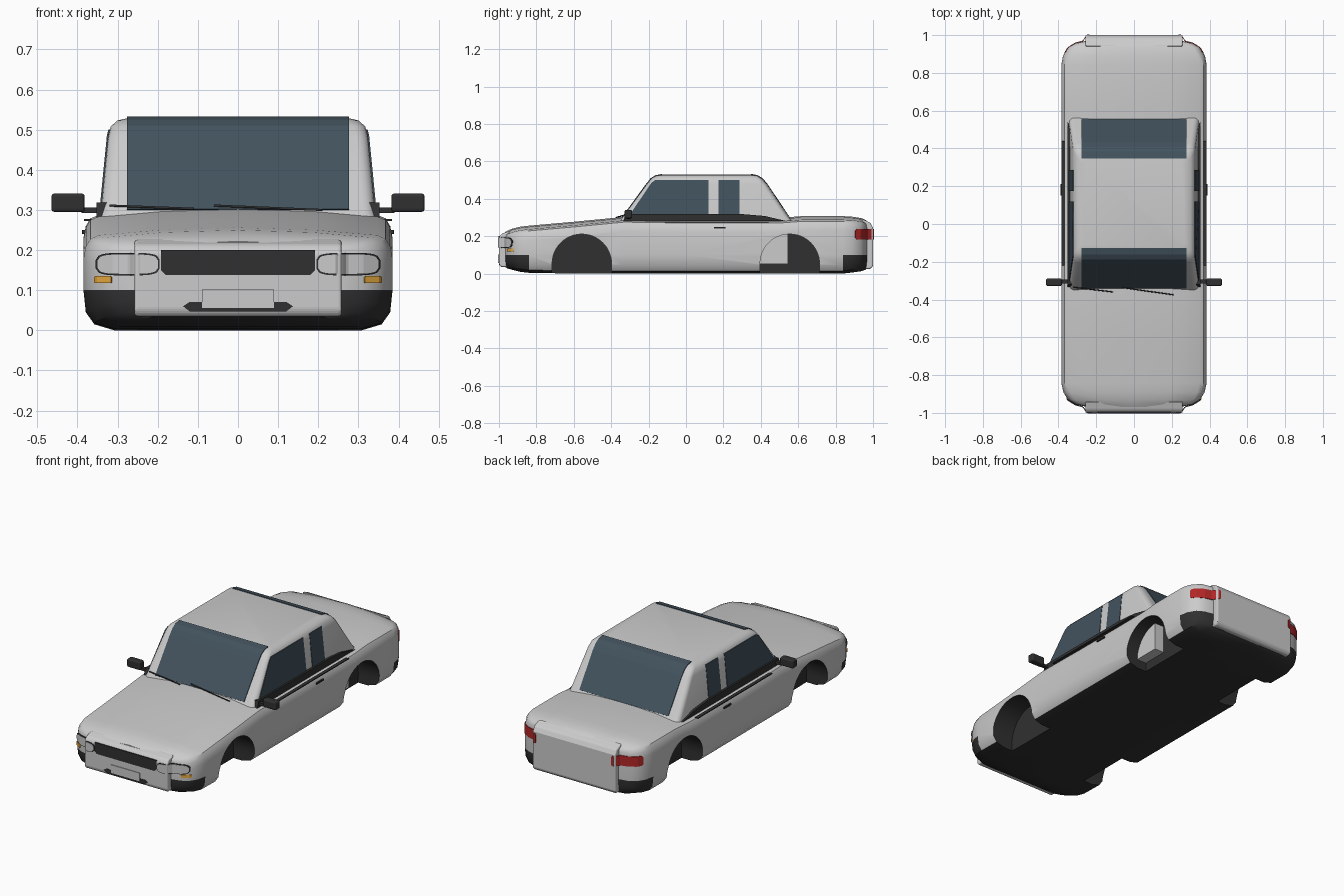
import bpy, bmesh, math
from mathutils import Matrix, Vector

if "Cube" in bpy.data.objects:
    bpy.data.objects.remove(bpy.data.objects["Cube"])


def material(name, rgb):
    m = bpy.data.materials.new(name)
    m.diffuse_color = (*rgb, 1)
    m.use_nodes = True
    m.node_tree.nodes["Principled BSDF"].inputs["Base Color"].default_value = m.diffuse_color
    return m


PAINT = material("paint", (0.60, 0.60, 0.60))
BLACK = material("black_trim", (0.03, 0.03, 0.03))
GLASS = material("glass", (0.055, 0.085, 0.11))
RED = material("red_lens", (0.45, 0.02, 0.02))
AMBER = material("amber_lens", (0.8, 0.4, 0.05))
LENS = material("clear_lens", (0.65, 0.65, 0.65))


def build(name, verts, faces, mats, bevel=0, mirror=False, thick=0):
    me = bpy.data.meshes.new(name)
    me.from_pydata(verts, [], faces)
    bm = bmesh.new()
    bm.from_mesh(me)
    bmesh.ops.recalc_face_normals(bm, faces=bm.faces)
    bm.to_mesh(me)
    bm.free()
    for m in mats:
        me.materials.append(m)
    ob = bpy.data.objects.new(name, me)
    bpy.context.collection.objects.link(ob)
    if thick:
        s = ob.modifiers.new("thickness", 'SOLIDIFY')
        s.thickness, s.offset = thick, 0
    if bevel:
        b = ob.modifiers.new("bevel", 'BEVEL')
        b.width, b.segments = bevel, 3
    if mirror:
        ob.modifiers.new("mirror", 'MIRROR')
    return ob


def smooth(ob, angle=35):
    for p in ob.data.polygons:
        p.use_smooth = True
    ob.data.set_sharp_from_angle(angle=math.radians(angle))


def loft(name, rings, mats):
    n = len(rings[0])
    verts = [v for r in rings for v in r]
    faces = [(i * n + j, i * n + (j + 1) % n, (i + 1) * n + (j + 1) % n, (i + 1) * n + j)
             for i in range(len(rings) - 1) for j in range(n)]
    faces += [tuple(range(n)), tuple(range(len(verts) - n, len(verts)))]
    return build(name, verts, faces, mats)


def prism(name, pts, axis, lo, hi, mat, **kw):
    place = {'x': lambda u, v, t: (t, u, v), 'y': lambda u, v, t: (u, t, v),
             'z': lambda u, v, t: (u, v, t)}[axis]
    n = len(pts)
    verts = [place(u, v, t) for t in (lo, hi) for u, v in pts]
    faces = [tuple(range(n)), tuple(range(n, 2 * n))]
    faces += [(i, (i + 1) % n, n + (i + 1) % n, n + i) for i in range(n)]
    return build(name, verts, faces, [mat], **kw)


def rect(a, b, c, d):
    return [(a, c), (b, c), (b, d), (a, d)]


def interp(x, table):
    for (a, b), (c, d) in zip(table, table[1:]):
        if x <= c:
            return b + (d - b) * (x - a) / (c - a)
    return table[-1][1]


# Lower body: stations of y, half width, bottom, top
STATIONS = [(-.968, .25, .035, .222), (-.955, .31, .028, .229), (-.93, .35, .02, .24),
            (-.89, .374, .01, .25), (-.84, .385, .004, .256), (-.6, .385, 0, .277),
            (-.33, .385, 0, .303), (0, .385, 0, .298), (.5, .385, 0, .298),
            (.62, .385, 0, .307), (.84, .385, 0, .307), (.89, .376, .006, .304),
            (.935, .35, .012, .297), (.958, .31, .02, .288), (.97, .25, .028, .278)]


def section(y, w, zb, zt):
    s = zt - .022
    half = [(0, zb), (.8, zb), (.93, zb + .015), (.985, zb + .045), (1, .1), (1, s - .055),
            (.985, s - .025), (.955, s - .006), (.9, s + .003), (.5, zt - .006), (0, zt)]
    return ([(k * w, y, z) for k, z in half]
            + [(-k * w, y, z) for k, z in half[-2:0:-1]])


body = loft("body", [section(*s) for s in STATIONS], [PAINT, BLACK])
for p in body.data.polygons:
    c = p.center
    if len(p.vertices) == 4:
        ends = all(abs(body.data.vertices[i].co.y) > .83 for i in p.vertices)
        if c.z < (.1 if ends else .02):
            p.material_index = 1

# Wheel arches cut into the body
for y in (-.557, .555):
    for sx in (-1, 1):
        me = bpy.data.meshes.new("arch_cutter")
        bm = bmesh.new()
        bmesh.ops.create_cone(bm, cap_ends=True, segments=48, radius1=.159, radius2=.159, depth=.3,
                              matrix=Matrix.Translation((sx * .40, y, .052)) @ Matrix.Rotation(math.pi / 2, 4, 'Y'))
        # straight sides down to the ground
        for v in bm.verts:
            if v.co.z < .05:
                v.co.z -= .05
        bm.to_mesh(me)
        bm.free()
        me.materials.append(BLACK)
        cutter = bpy.data.objects.new("arch_cutter", me)
        cutter.hide_render = True
        bpy.context.collection.objects.link(cutter)
        mod = body.modifiers.new("arch", 'BOOLEAN')
        mod.object, mod.operation, mod.solver = cutter, 'DIFFERENCE', 'EXACT'
        mod.material_mode = 'TRANSFER'
        bpy.context.view_layer.objects.active = body
        bpy.ops.object.modifier_apply(modifier="arch")
        bpy.data.objects.remove(cutter)
smooth(body)
prism("wheel_well_box", rect(.39, .545, .052, .215), 'x', .22, .31, PAINT)

# Cabin: levels of z, front y, rear y, half width
LEVELS = [(.27, -.36, .575, .345), (.31, -.332, .543, .34), (.48, -.208, .43, .324),
          (.508, -.185, .405, .317), (.523, -.16, .38, .30), (.53, -.125, .345, .27)]


def rounded(z, yf, yr, w, r=.03):
    ring = []
    for cx, cy, a0 in ((w - r, yr - r, 0), (r - w, yr - r, 90), (r - w, yf + r, 180), (w - r, yf + r, 270)):
        for k in range(5):
            a = math.radians(a0 + k * 22.5)
            ring.append((cx + r * math.cos(a), cy + r * math.sin(a), z))
    return ring


smooth(loft("cabin", [rounded(*l) for l in LEVELS], [PAINT]))

# Windscreen and rear window follow the cabin slope
for name, col, sg in (("windscreen", 1, -1), ("rear_window", 2, 1)):
    zs = [.30, .48, .508, .523, .53]
    verts = [(x, interp(z, [(l[0], l[col]) for l in LEVELS]) + sg * .002, z + .001)
             for z in zs for x in (-.277, .277)]
    build(name, verts, [(2 * i, 2 * i + 1, 2 * i + 3, 2 * i + 2) for i in range(4)], [GLASS], thick=.004)

# Side windows lie on the tapered cabin wall
WALL = [(l[0], l[3]) for l in LEVELS]
for name, pts in (("front_side_window", [(-.30, .315), (.12, .315), (.12, .50), (-.165, .50), (-.185, .485)]),
                  ("rear_side_window", [(.175, .315), (.285, .315), (.285, .50), (.175, .50)])):
    build(name, [(interp(z, WALL) + .002, y, z) for y, z in pts], [tuple(range(len(pts)))],
          [GLASS], mirror=True, thick=.004)

# Black trim along the window base
prism("belt_trim", [(-.335, .28), (-.32, .318), (.30, .318), (.42, .308), (.54, .28)],
      'x', .325, .353, BLACK, mirror=True)
prism("side_moulding", rect(-.22, .44, .272, .277), 'x', .365, .384, BLACK, mirror=True)

# Raised centre panels at nose and tail
prism("nose_panel", [(-.94, .035), (-.99, .035), (-1, .05), (-1, .195), (-.985, .213), (-.94, .228)],
      'x', -.258, .258, PAINT, bevel=.008)
prism("tail_panel", [(.94, .025), (.985, .025), (1, .04), (1, .245), (.985, .272), (.94, .292)],
      'x', -.258, .258, PAINT, bevel=.008)

# Front fittings
prism("grille", [(-.18, .138), (.18, .138), (.192, .15), (.192, .20), (-.192, .20), (-.192, .15)],
      'y', -1.002, -.98, BLACK)
prism("lower_intake", [(-.12, .047), (.12, .047), (.137, .06), (.12, .071), (-.12, .071), (-.137, .06)],
      'y', -1.001, -.98, BLACK)
prism("plate", rect(-.09, .09, .056, .102), 'y', -1.004, -.98, LENS)

# Lamps: patches wrapped around the body corners
CORNER = [(0, 1.0), (.245, .999), (.258, .985), (.27, .966), (.31, .956), (.35, .931), (.374, .891), (.385, .84)]


def lamp(name, x0, x1, z0, z1, sg, mat, off, power=4):
    n = 24
    verts = []
    for i in range(n + 1):
        t = -1 + 2 * i / n
        x = x0 + (x1 - x0) * i / n
        h = (z1 - z0) / 2 * max(1 - abs(t) ** power, .02) ** (1 / power)
        y = sg * (interp(x, CORNER) + off)
        verts += [(x, y, (z0 + z1) / 2 - h), (x, y, (z0 + z1) / 2 + h)]
    build(name, verts, [(2 * i, 2 * i + 1, 2 * i + 3, 2 * i + 2) for i in range(n)],
          [mat], mirror=True, thick=.004)


lamp("headlight_rim", .195, .353, .137, .193, -1, BLACK, .001)
lamp("headlight", .199, .349, .141, .189, -1, LENS, .003)
lamp("indicator", .315, .357, .118, .135, -1, AMBER, .003, 12)
lamp("tail_light", .235, .368, .182, .238, 1, RED, .003, 12)

# Mirrors and door handles
prism("door_mirror", rect(.382, .465, .295, .341), 'y', -.328, -.288, BLACK, bevel=.008, mirror=True)
prism("mirror_arm", rect(.335, .39, .292, .306), 'y', -.315, -.295, BLACK, mirror=True)
prism("door_handle", rect(.15, .212, .24, .25), 'x', .38, .389, BLACK, bevel=.002, mirror=True)


# Wipers
def rod(name, a, b, r):
    a, b = Vector(a), Vector(b)
    cu = bpy.data.curves.new(name, 'CURVE')
    cu.dimensions, cu.bevel_depth, cu.bevel_resolution, cu.use_fill_caps = '3D', r, 1, True
    sp = cu.splines.new('POLY')
    sp.points.add(1)
    sp.points[0].co, sp.points[1].co = (*a, 1), (*b, 1)
    cu.materials.append(BLACK)
    bpy.context.collection.objects.link(bpy.data.objects.new(name, cu))


rod("left_wiper", (-.32, -.335, .311), (-.11, -.36, .303), .003)
rod("right_wiper", (-.06, -.337, .311), (.21, -.375, .300), .003)
